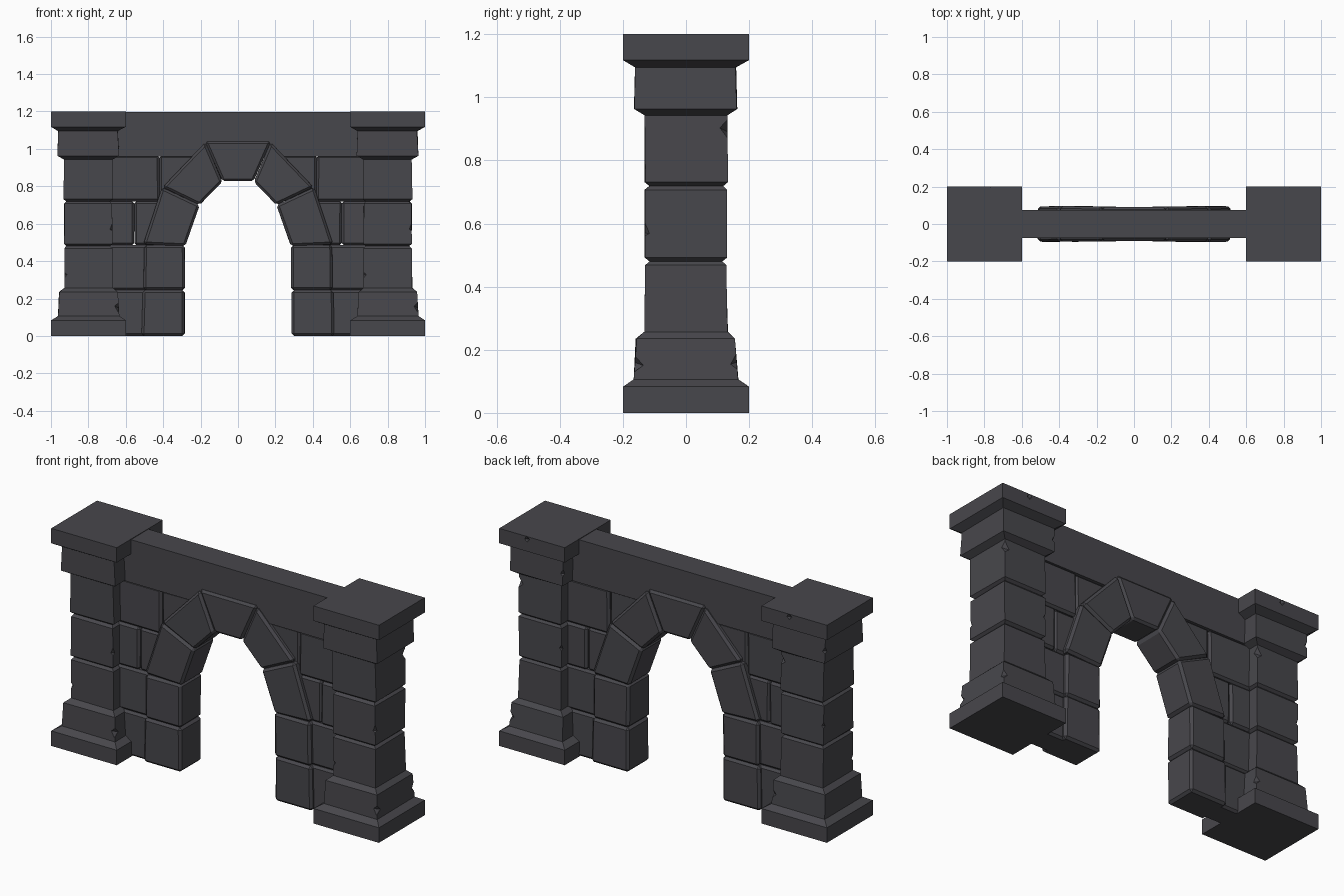
import bpy, bmesh, random
from mathutils import Matrix, Vector, Euler

if "Cube" in bpy.data.objects:
    bpy.data.objects.remove(bpy.data.objects["Cube"])

random.seed(4)
stone = bpy.data.materials.new("dark_grey_stone")
stone.diffuse_color = (0.064, 0.063, 0.072, 1)
stone.use_nodes = True
stone.node_tree.nodes["Principled BSDF"].inputs["Base Color"].default_value = stone.diffuse_color


def finish(bm, name):
    bmesh.ops.recalc_face_normals(bm, faces=bm.faces[:])
    me = bpy.data.meshes.new(name)
    bm.to_mesh(me)
    bm.free()
    me.materials.append(stone)
    ob = bpy.data.objects.new(name, me)
    bpy.context.collection.objects.link(ob)
    return ob


def prism(name, outline, half_depth, bevel=0.0, jitter=0.0):
    """Extrude an x-z outline symmetrically along y, with chamfered edges."""
    bm = bmesh.new()
    rows = [[bm.verts.new((x + random.uniform(-jitter, jitter),
                           y + random.uniform(-jitter, jitter), z))
             for x, z in outline] for y in (-half_depth, half_depth)]
    bm.faces.new(rows[0])
    bm.faces.new(rows[1][::-1])
    n = len(outline)
    for i in range(n):
        j = (i + 1) % n
        bm.faces.new((rows[0][i], rows[1][i], rows[1][j], rows[0][j]))
    if bevel:
        bmesh.ops.bevel(bm, geom=bm.edges[:], offset=bevel, segments=1,
                        affect='EDGES', profile=0.5)
    return finish(bm, name)


def chip(ob, spots):
    """Cut small angular chips out of edges: (x, y, z, size)."""
    bm = bmesh.new()
    for x, y, z, s in spots:
        m = (Matrix.Translation((x, y, z))
             @ Euler((random.uniform(-.3, .3), random.uniform(-.3, .3), 0.1)).to_matrix().to_4x4()
             @ Matrix.Diagonal((s, s, s * 1.1, 1)))
        bmesh.ops.create_uvsphere(bm, u_segments=4, v_segments=2, radius=1, matrix=m)
    cutter = finish(bm, "chip_cutter")
    mod = ob.modifiers.new("chips", 'BOOLEAN')
    mod.operation = 'DIFFERENCE'
    mod.solver = 'EXACT'
    mod.object = cutter
    bpy.context.view_layer.objects.active = ob
    bpy.ops.object.modifier_apply(modifier=mod.name)
    bpy.data.objects.remove(cutter)


# Pillar: square rings (half width, height) with grooves between the blocks
PROFILE = [(.2, 0), (.2, .083), (.164, .106), (.157, .235), (.131, .257),
           (.129, .468), (.116, .48), (.129, .492), (.129, .707), (.116, .719),
           (.13, .731), (.129, .943), (.163, .963), (.159, 1.095),
           (.2, 1.118), (.2, 1.2)]


def pillar(name):
    bm = bmesh.new()
    rings = []
    for h, z in PROFILE:
        j = 0 if h == .2 else .003
        rings.append([bm.verts.new((sx * h + random.uniform(-j, j),
                                    sy * h + random.uniform(-j, j), z))
                      for sx, sy in ((-1, -1), (1, -1), (1, 1), (-1, 1))])
    for a, b in zip(rings, rings[1:]):
        for i in range(4):
            k = (i + 1) % 4
            bm.faces.new((a[i], a[k], b[k], b[i]))
    bm.faces.new(rings[0][::-1])
    bm.faces.new(rings[-1])
    return finish(bm, name)


left = pillar("pillar_left")
chip(left, [(.136, -.136, .575, .028), (-.136, -.136, .325, .028),
            (.166, -.166, .155, .032), (.14, .14, .90, .045),
            (.165, .165, .16, .03), (-.138, .138, .60, .03),
            (-.163, .163, 1.03, .02), (.03, .205, 1.185, .02)])
left.location.x = -.8
right = left.copy()
right.name = "pillar_right"
right.location.x = .8
bpy.context.collection.objects.link(right)

# Lintel beam between the pillars
prism("lintel", [(-.68, .96), (.68, .96), (.68, 1.197), (-.68, 1.197)], .076)

# Wall blocks (x inner, x outer, z bottom, z top, half depth), mirrored
WALL = [(.42, .70, 0, .245, .072), (.42, .70, .245, .485, .070),
        (.555, .70, .485, .72, .072), (.38, .555, .485, .72, .066),
        (.42, .70, .72, .965, .071), (.24, .42, .72, .965, .066)]
# Arch stones on one side, mirrored
ARCH = [[(.285, 0), (.515, 0), (.51, .245), (.285, .245)],
        [(.285, .245), (.505, .245), (.503, .485), (.285, .485)],
        [(.283, .48), (.508, .49), (.407, .795), (.205, .70)],
        [(.205, .70), (.403, .795), (.175, 1.035), (.083, .825)]]
for side, s in (("left", -1), ("right", 1)):
    for i, (a, b, lo, hi, d) in enumerate(WALL):
        prism(f"wall_block_{side}_{i + 1}",
              [(s * a, lo), (s * b, lo), (s * b, hi), (s * a, hi)], d, .012, .002)
    for i, pts in enumerate(ARCH):
        ob = prism(f"arch_stone_{side}_{i + 1}",
                   [(s * x, z) for x, z in pts], .094, .013, .002)
        if i == 3:
            chip(ob, [(s * .322, s * .097, .885, .02)])

# Keystone at the crown
prism("keystone", [(-.083, .828), (.083, .828), (.177, 1.04), (-.177, 1.04)], .09, .012)
